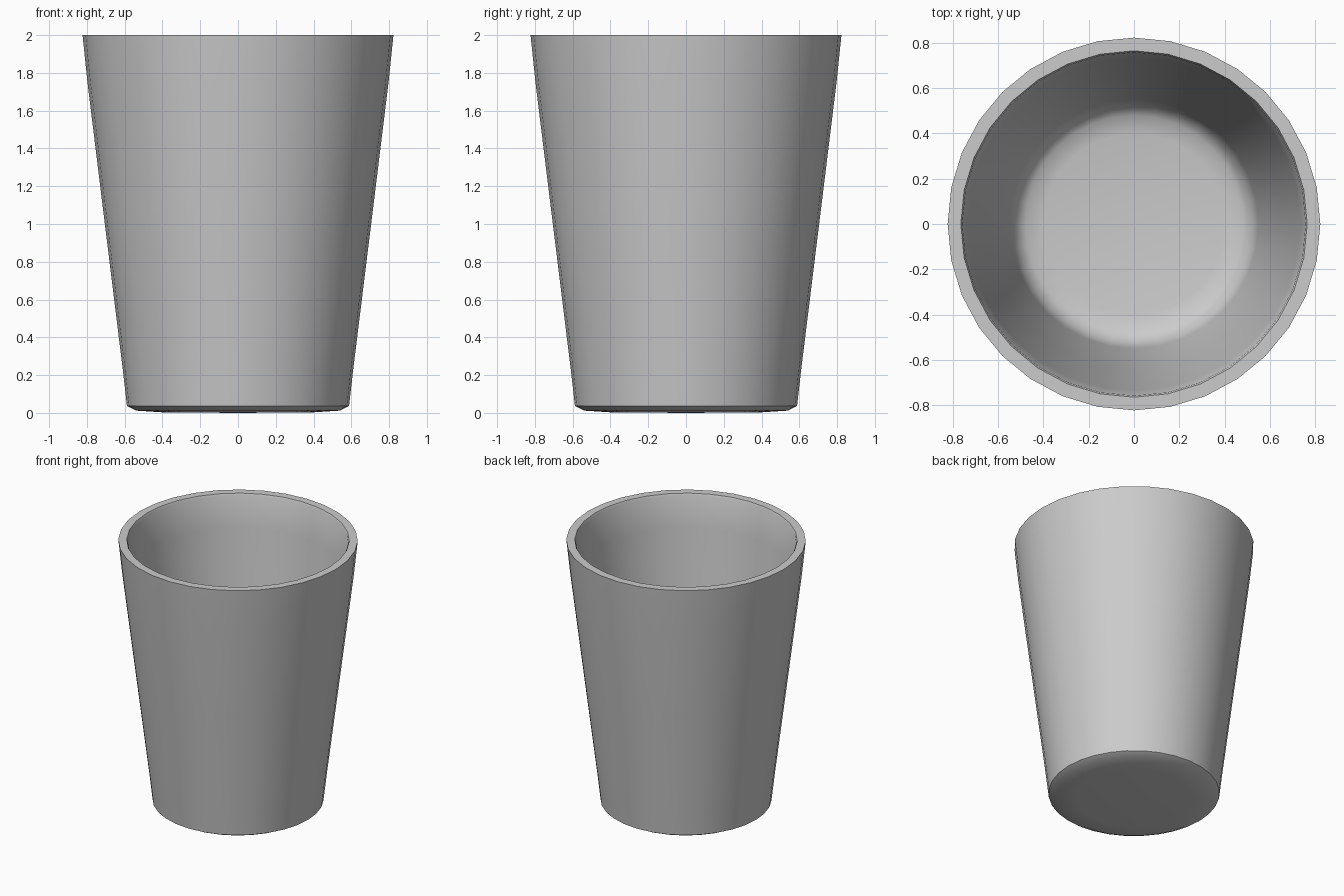
import bpy, bmesh, math

if "Cube" in bpy.data.objects:
    bpy.data.objects.remove(bpy.data.objects["Cube"])

# Cup cross-section (radius, height): underside, outer wall, rim, inner wall, floor
profile = [
    (0, 0), (0.40, 0.003), (0.54, 0.012), (0.588, 0.037),
    (0.61, 0.23), (0.705, 1.0), (0.797, 1.75), (0.823, 2.0),
    (0.765, 2.0), (0.758, 1.985), (0.735, 1.75), (0.645, 1.0),
    (0.55, 0.23), (0.525, 0.12), (0.48, 0.085), (0.40, 0.07), (0, 0.065),
]

bm = bmesh.new()
verts = [bm.verts.new((r, 0, z)) for r, z in profile]
edges = [bm.edges.new(pair) for pair in zip(verts, verts[1:])]
bmesh.ops.spin(bm, geom=verts + edges, cent=(0, 0, 0), axis=(0, 0, 1),
               angle=math.tau, steps=32)
bmesh.ops.remove_doubles(bm, verts=bm.verts, dist=0.0005)
bmesh.ops.recalc_face_normals(bm, faces=bm.faces)

# Tumbler body
mesh = bpy.data.meshes.new("cup")
bm.to_mesh(mesh)
bm.free()
cup = bpy.data.objects.new("cup", mesh)
bpy.context.collection.objects.link(cup)
bpy.context.view_layer.objects.active = cup
cup.select_set(True)
bpy.ops.object.shade_smooth_by_angle(angle=math.radians(45))
